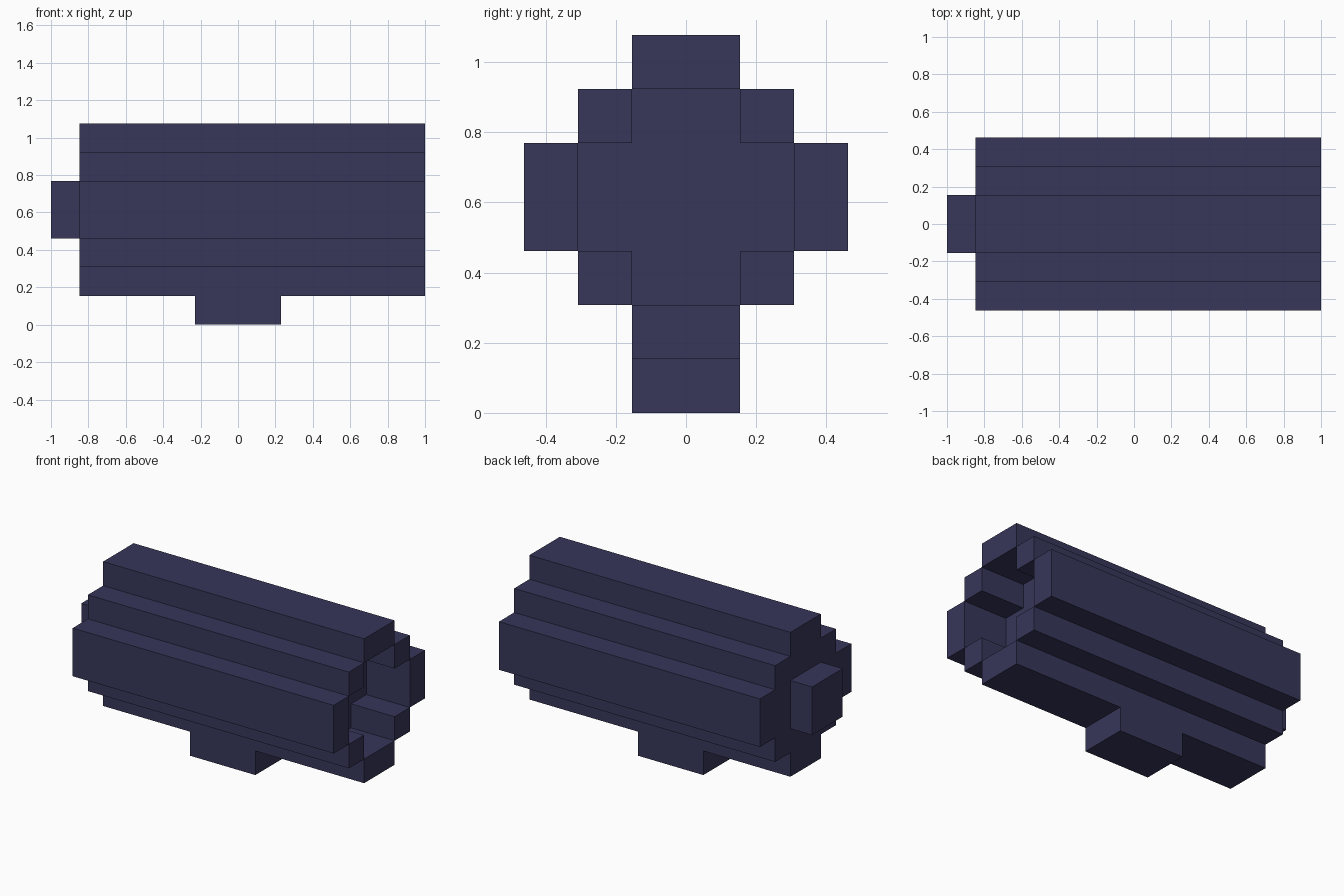
import bpy, bmesh

cube = bpy.data.objects.get("Cube")
if cube:
    bpy.data.objects.remove(cube, do_unlink=True)

U = 2 / 13            # one block unit
CENTRE_Z = 4 * U      # height of the body's axis

mat = bpy.data.materials.new("dark_indigo")
mat.use_nodes = True
colour = (0.038, 0.037, 0.102, 1)
mat.diffuse_color = colour
bsdf = mat.node_tree.nodes["Principled BSDF"]
bsdf.inputs["Base Color"].default_value = colour
bsdf.inputs["Roughness"].default_value = 0.8


def finish(name, bm):
    mesh = bpy.data.meshes.new(name)
    bm.to_mesh(mesh)
    bm.free()
    mesh.materials.append(mat)
    obj = bpy.data.objects.new(name, mesh)
    bpy.context.collection.objects.link(obj)
    return obj


def box(name, lo, hi):
    """Box between two corners given in block units."""
    bm = bmesh.new()
    bmesh.ops.create_cube(bm, size=1)
    for v in bm.verts:
        v.co = [(a + (b - a) * (c + 0.5)) * U for a, b, c in zip(lo, hi, v.co)]
    return finish(name, bm)


def turned(points, n):
    """Turn (y, z) points by n quarter turns about the body's axis."""
    for _ in range(n):
        points = [(-z, y) for y, z in points]
    return points


def face(bm, corners):
    bm.faces.new([bm.verts.new((x * U, y * U, z * U + CENTRE_Z)) for x, y, z in corners])


def cap(bm, loop, x, flip=False):
    pts = [(x, y, z) for y, z in loop]
    face(bm, pts[::-1] if flip else pts)


def walls(bm, loop, x0, x1, flip=False):
    for (ay, az), (by, bz) in zip(loop, loop[1:] + loop[:1]):
        quad = [(x0, ay, az), (x0, by, bz), (x1, by, bz), (x1, ay, az)]
        face(bm, quad[::-1] if flip else quad)


# Stepped barrel with a cross-shaped socket in its +x end
X0, X1, SOCKET = -5.5, 6.5, 4.5
outer, inner = [], []
for n in range(4):
    outer += turned([(3, 1), (2, 1), (2, 2), (1, 2), (1, 3)], n)
    inner += turned([(2, 1), (1, 1), (1, 2)], n)

bm = bmesh.new()
walls(bm, outer, X0, X1)
cap(bm, outer, X0, flip=True)
walls(bm, inner, SOCKET, X1, flip=True)
cap(bm, inner, SOCKET)
for n in range(4):   # rim around the socket
    cap(bm, turned([(1, 1), (2, 1), (2, 2), (1, 2)], n), X1)
    cap(bm, turned([(2, -1), (3, -1), (3, 1), (2, 1)], n), X1)
bmesh.ops.remove_doubles(bm, verts=bm.verts, dist=1e-4)
finish("stepped_barrel", bm)

# End knob and underside foot, both set slightly into the barrel
box("end_knob", (-6.5, -1, 3), (-5.4, 1, 5))
box("underside_foot", (-1.5, -1, 0), (1.5, 1, 1))
